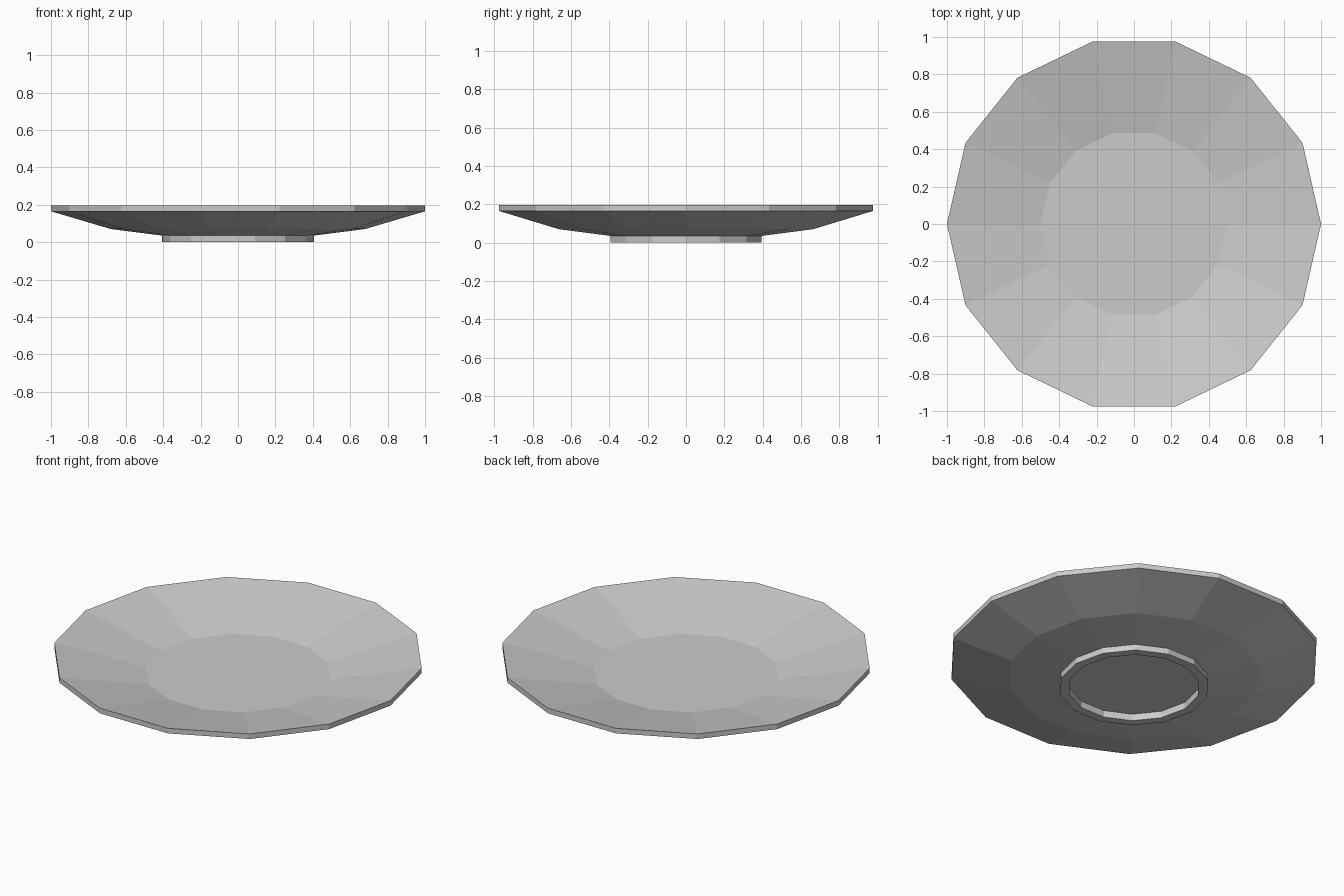
import bpy, bmesh
from math import cos, sin, tau

if "Cube" in bpy.data.objects:
    bpy.data.objects.remove(bpy.data.objects["Cube"])

SIDES = 14

# Plate profile (radius, height): recess under foot, foot ring, underside, rim, floor
PROFILE = [
    (0.355, 0.04), (0.355, 0.0), (0.405, 0.0), (0.405, 0.035),
    (0.68, 0.07), (1.0, 0.165), (1.0, 0.195), (0.5, 0.09),
]

bm = bmesh.new()
rings = [[bm.verts.new((r * cos(tau * i / SIDES), r * sin(tau * i / SIDES), z))
          for i in range(SIDES)] for r, z in PROFILE]

# Walls between neighbouring rings
for low, high in zip(rings, rings[1:]):
    for i in range(SIDES):
        j = (i + 1) % SIDES
        bm.faces.new((low[i], low[j], high[j], high[i]))

# Foot recess and eating surface
bm.faces.new(rings[0][::-1])
bm.faces.new(rings[-1])
bmesh.ops.recalc_face_normals(bm, faces=bm.faces)

mesh = bpy.data.meshes.new("plate")
bm.to_mesh(mesh)
bm.free()
bpy.context.collection.objects.link(bpy.data.objects.new("plate", mesh))
